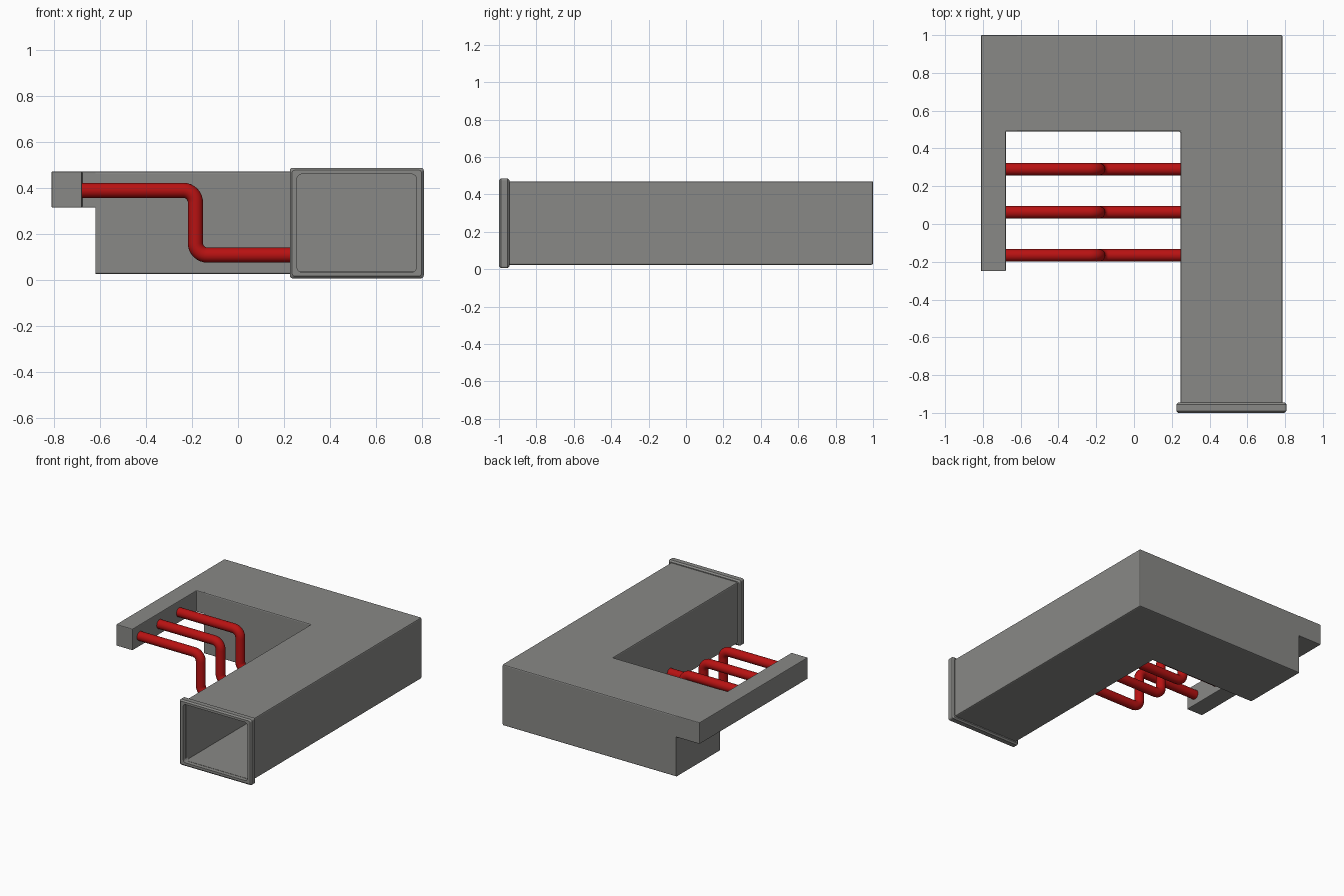
import bpy, bmesh, math
from mathutils import Vector

if "Cube" in bpy.data.objects:
    bpy.data.objects.remove(bpy.data.objects["Cube"])

def material(name, rgb):
    m = bpy.data.materials.new(name)
    m.diffuse_color = (*rgb, 1)
    m.use_nodes = True
    m.node_tree.nodes["Principled BSDF"].inputs["Base Color"].default_value = m.diffuse_color
    return m

grey = material("duct grey", (0.25, 0.25, 0.24))
red = material("pipe red", (0.48, 0.006, 0.006))

def finish(bm, name, mat):
    bmesh.ops.recalc_face_normals(bm, faces=bm.faces)
    me = bpy.data.meshes.new(name)
    bm.to_mesh(me)
    bm.free()
    ob = bpy.data.objects.new(name, me)
    bpy.context.collection.objects.link(ob)
    me.materials.append(mat)
    return ob

SEAM = -0.62   # where the side arm meets the duct

def prism(name, outline, z0, z1, bevel, open_y=None):
    """Plan outline extruded upward, softly bevelled away from the seam and the open end."""
    bm = bmesh.new()
    base = bm.faces.new([bm.verts.new((x, y, z0)) for x, y in outline])
    ext = bmesh.ops.extrude_face_region(bm, geom=[base], use_keep_orig=True)
    for v in ext["geom"]:
        if isinstance(v, bmesh.types.BMVert):
            v.co.z = z1
    bmesh.ops.recalc_face_normals(bm, faces=bm.faces)
    if open_y is not None:
        mouth = [f for f in bm.faces if all(abs(v.co.y - open_y) < 1e-5 for v in f.verts)]
        bmesh.ops.delete(bm, geom=mouth, context='FACES')
    edges = [e for e in bm.edges if len(e.link_faces) == 2
             and not all(abs(v.co.x - SEAM) < 1e-4 for v in e.verts)]
    bmesh.ops.bevel(bm, geom=edges, offset=bevel, segments=2, profile=0.5, affect='EDGES')
    return finish(bm, name, grey)

# L-shaped hollow duct, open at the front
duct = prism("duct", [(0.246, -0.97), (0.786, -0.97), (0.786, 1.0), (SEAM, 1.0),
                      (SEAM, 0.49), (0.246, 0.49)], 0.024, 0.47, 0.008, open_y=-0.97)
shell = duct.modifiers.new("wall", 'SOLIDIFY')
shell.thickness = 0.011
shell.offset = -1

# Raised arm on the left that carries the pipe ends
prism("side_arm", [(-0.81, -0.25), (-0.678, -0.25), (-0.678, 0.49), (SEAM, 0.49),
                   (SEAM, 1.0), (-0.81, 1.0)], 0.313, 0.47, 0.005)

# Flange around the mouth: rounded rectangles lofted into a closed ring
def rounded_rect(hw, hh, r, y, n=4):
    pts = []
    for k, (sx, sz) in enumerate([(1, 1), (-1, 1), (-1, -1), (1, -1)]):
        for i in range(n + 1):
            a = math.pi / 2 * (k + i / n)
            pts.append((0.516 + sx * (hw - r) + r * math.cos(a), y,
                        0.246 + sz * (hh - r) + r * math.sin(a)))
    return pts

bm = bmesh.new()
sections = [(0.281, 0.23, 0.012, -1.0), (0.291, 0.24, 0.012, -0.99),
            (0.291, 0.24, 0.012, -0.955), (0.281, 0.23, 0.012, -0.945),
            (0.26, 0.213, 0.022, -0.945), (0.26, 0.213, 0.022, -1.0)]
rings = [[bm.verts.new(p) for p in rounded_rect(*s)] for s in sections]
for a, b in zip(rings, rings[1:] + rings[:1]):
    for i in range(len(a)):
        j = (i + 1) % len(a)
        bm.faces.new((a[i], a[j], b[j], b[i]))
finish(bm, "mouth_flange", grey)

# S-bent pipes between arm and duct
def pipe_path(x, top, low, r, n=8):
    pts = [(-0.69, top)]
    for i in range(n + 1):
        a = math.pi / 2 * i / n
        pts.append((x - r + r * math.sin(a), top - r + r * math.cos(a)))
    for i in range(n + 1):
        a = math.pi / 2 * i / n
        pts.append((x + r - r * math.cos(a), low + r - r * math.sin(a)))
    return pts + [(0.252, low)]

def pipe(name, y, radius=0.033, sides=20):
    path = [Vector((x, y, z)) for x, z in pipe_path(-0.185, 0.388, 0.107, 0.052)]
    bm = bmesh.new()
    loops = []
    for i, p in enumerate(path):
        t = (path[min(i + 1, len(path) - 1)] - path[max(i - 1, 0)]).normalized()
        if i in (1, len(path) - 2):
            t = Vector((1, 0, 0))
        side = Vector((0, 1, 0))
        up = t.cross(side)
        loops.append([bm.verts.new(p + radius * (side * math.cos(a) + up * math.sin(a)))
                      for a in (2 * math.pi * k / sides for k in range(sides))])
    for a, b in zip(loops, loops[1:]):
        for k in range(sides):
            m = (k + 1) % sides
            f = bm.faces.new((a[k], a[m], b[m], b[k]))
            f.smooth = True
    bm.faces.new(loops[0])
    bm.faces.new(loops[-1])
    finish(bm, name, red)

for i, y in enumerate((0.29, 0.062, -0.166)):
    pipe(f"pipe_{i + 1}", y)
